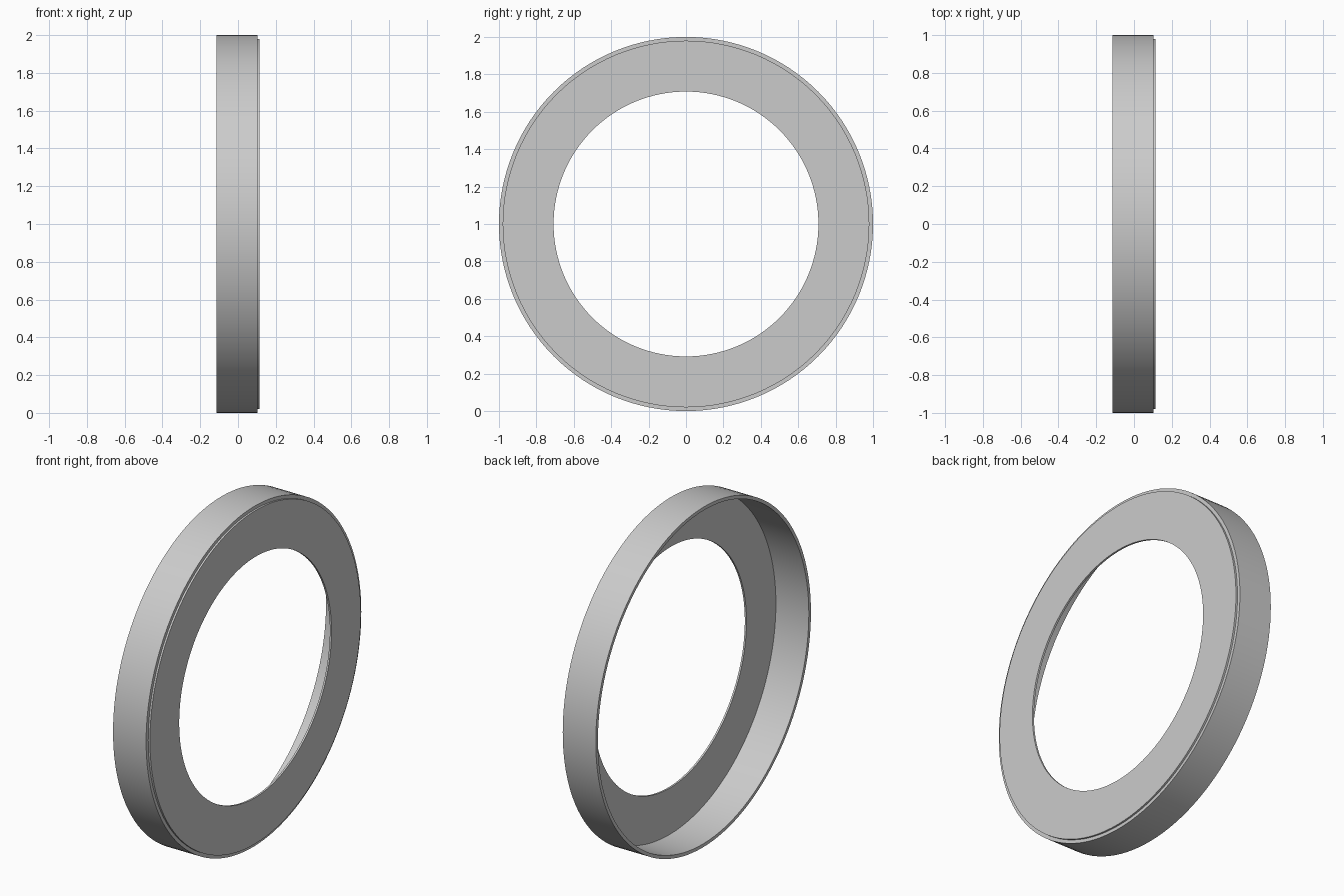
import bpy, bmesh, math
from mathutils import Matrix, Vector

cube = bpy.data.objects.get("Cube")
if cube:
    bpy.data.objects.remove(cube, do_unlink=True)

grey = bpy.data.materials.new("plain_grey")
grey.use_nodes = True
colour = (0.6, 0.6, 0.6, 1)
grey.diffuse_color = colour
grey.node_tree.nodes["Principled BSDF"].inputs["Base Color"].default_value = colour

SEGMENTS = 128


def lathe_ring(name, profile):
    """Revolve a closed (x, radius) outline around the x axis."""
    bm = bmesh.new()
    loops = []
    for i in range(SEGMENTS):
        turn = Matrix.Rotation(math.tau * i / SEGMENTS, 3, "X")
        loops.append([bm.verts.new(turn @ Vector((x, 0, r)) + Vector((0, 0, 1)))
                      for x, r in profile])
    n = len(profile)
    for i in range(SEGMENTS):
        a, b = loops[i], loops[(i + 1) % SEGMENTS]
        for j in range(n):
            k = (j + 1) % n
            bm.faces.new((a[j], a[k], b[k], b[j]))
    bmesh.ops.recalc_face_normals(bm, faces=bm.faces)
    mesh = bpy.data.meshes.new(name)
    bm.to_mesh(mesh)
    bm.free()
    mesh.materials.append(grey)
    obj = bpy.data.objects.new(name, mesh)
    bpy.context.collection.objects.link(obj)
    bpy.ops.object.select_all(action="DESELECT")
    obj.select_set(True)
    bpy.context.view_layer.objects.active = obj
    bpy.ops.object.shade_smooth_by_angle(angle=math.radians(30))


# Stepped ring: thin outer wall, open on one side, with a raised flat flange
back, step, front = -0.113, 0.102, 0.113
outer, inner, hole = 1.0, 0.98, 0.708
lathe_ring("flanged_ring", [
    (back, outer), (step, outer), (step, inner), (front, inner),
    (front, hole), (step, hole), (step - 0.001, inner), (back, inner),
])
